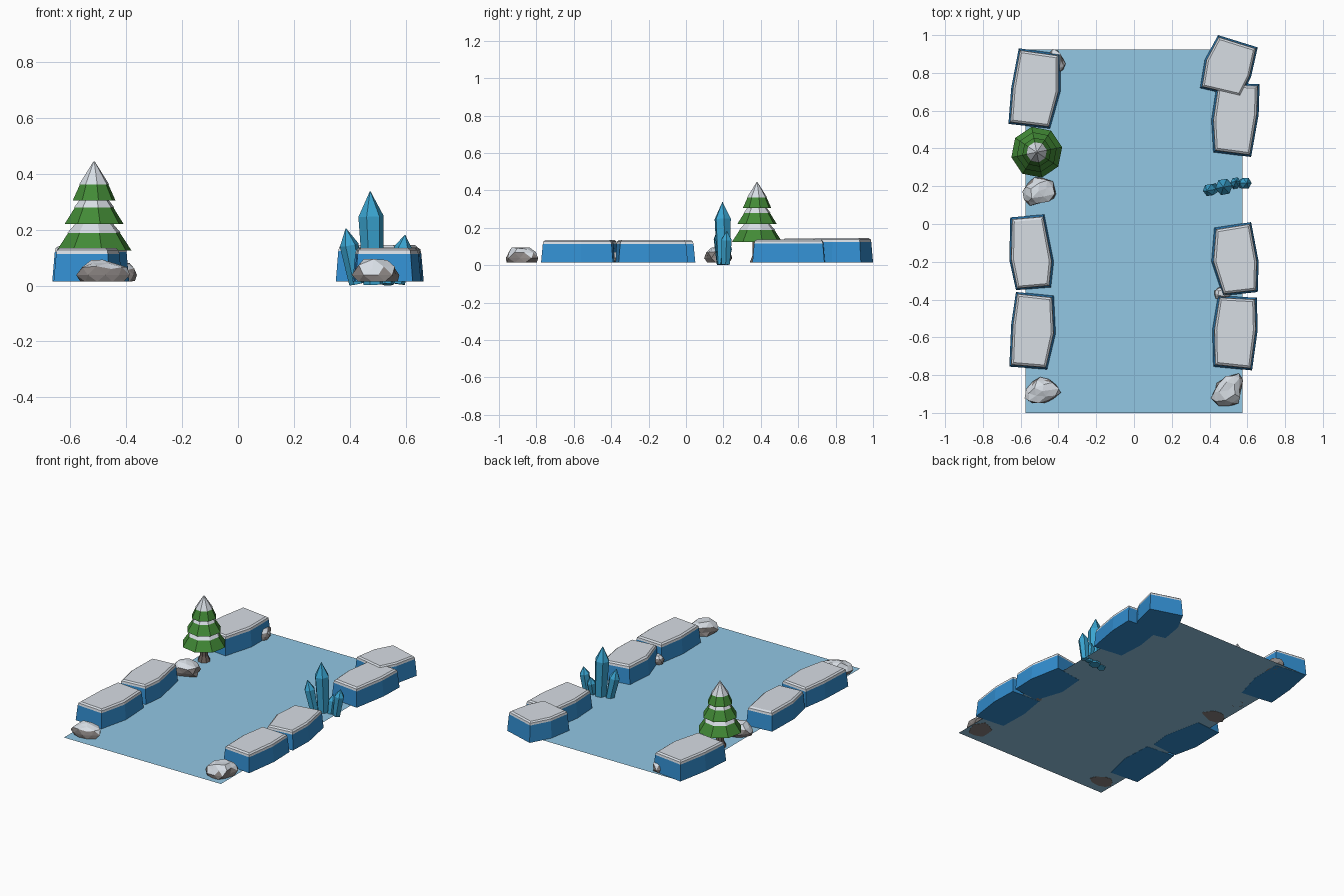
import bpy, bmesh, math, random
from mathutils import Vector, Matrix

if "Cube" in bpy.data.objects:
    bpy.data.objects.remove(bpy.data.objects["Cube"])


def material(name, rgb):
    m = bpy.data.materials.new(name)
    m.use_nodes = True
    # sRGB 0-255 to linear
    col = [((c / 255 + 0.055) / 1.055) ** 2.4 for c in rgb] + [1.0]
    m.diffuse_color = col
    b = m.node_tree.nodes["Principled BSDF"]
    b.inputs["Base Color"].default_value = col
    b.inputs["Roughness"].default_value = 0.8
    return m


SNOW = material("snow", (215, 221, 228))
ICE = material("blue_ice", (50, 142, 208))
WATER = material("frozen_water", (146, 199, 228))
CRYSTAL = material("crystal_blue", (58, 164, 208))
GREEN = material("pine_green", (66, 138, 54))
STONE = material("stone_grey", (138, 132, 130))
BARK = material("bark", (110, 98, 92))

GROUND = 0.015


def finish(name, bm, mats):
    bmesh.ops.recalc_face_normals(bm, faces=bm.faces)
    me = bpy.data.meshes.new(name)
    bm.to_mesh(me)
    bm.free()
    for m in mats:
        me.materials.append(m)
    ob = bpy.data.objects.new(name, me)
    bpy.context.scene.collection.objects.link(ob)
    return ob


def loft(bm, rings, slots, cap_slots):
    """Skin a list of rings; slots gives the material of each band."""
    loops = [[bm.verts.new(p) for p in r] for r in rings]
    n = len(loops[0])
    for a, b, s in zip(loops, loops[1:], slots):
        for i in range(n):
            j = (i + 1) % n
            bm.faces.new((a[i], a[j], b[j], b[i])).material_index = s
    for loop, s in zip((loops[0], loops[-1]), cap_slots):
        bm.faces.new(loop).material_index = s


# Water sheet
bm = bmesh.new()
bm.faces.new([bm.verts.new((x, y, GROUND)) for x, y in
              ((-.575, -1), (.575, -1), (.575, .925), (-.575, .925))])
finish("water_sheet", bm, [WATER])


# Snow-capped ice blocks along both banks
def ice_block(name, outline, top):
    cx = sum(p[0] for p in outline) / len(outline)
    cy = sum(p[1] for p in outline) / len(outline)
    hx = (max(p[0] for p in outline) - min(p[0] for p in outline)) / 2
    hy = (max(p[1] for p in outline) - min(p[1] for p in outline)) / 2

    def ring(inset, z):
        return [(cx + (x - cx) * (1 - inset / hx), cy + (y - cy) * (1 - inset / hy), z)
                for x, y in outline]

    bm = bmesh.new()
    loft(bm, [ring(0, GROUND - .001), ring(.009, top - .022), ring(.012, top - .008),
              ring(.023, top)], [0, 1, 1], (0, 1))
    finish(name, bm, [ICE, SNOW])


ice_block("left_bank_back", [(.61, .93), (.39, .9), (.39, .7), (.445, .505),
                             (.665, .53), (.65, .72)] and
          [(-.61, .93), (-.39, .9), (-.39, .7), (-.445, .505), (-.665, .53), (-.65, .72)], .142)
ice_block("left_bank_middle", [(-.655, .035), (-.475, .05), (-.425, -.2),
                               (-.44, -.335), (-.625, -.35), (-.66, -.19)], .135)
ice_block("left_bank_front", [(-.625, -.36), (-.425, -.38), (-.415, -.58),
                              (-.46, -.77), (-.66, -.755), (-.65, -.53)], .135)
ice_block("right_bank_middle", [(.425, -.02), (.62, .01), (.66, -.2),
                                (.655, -.36), (.47, -.38), (.41, -.2)], .135)
ice_block("right_bank_front", [(.445, -.38), (.65, -.39), (.655, -.56),
                               (.625, -.775), (.42, -.755), (.415, -.56)], .135)
ice_block("right_bank_back", [(.44, .75), (.665, .74), (.66, .58),
                              (.62, .355), (.42, .38), (.41, .55)], .138)
ice_block("right_bank_corner", [(.445, 1), (.655, .935), (.62, .78),
                                (.565, .67), (.35, .72), (.375, .87)], .146)


# Pine tree: eight-sided snowy tiers on a trunk
def circle(r, z, sides=8, turn=.2):
    return [(r * math.cos(turn + math.tau * i / sides),
             r * math.sin(turn + math.tau * i / sides), z) for i in range(sides)]


bm = bmesh.new()
# Each tier: (radius, height) at its top, snow line and skirt
for tip, line, skirt in (((.068, .222), (.095, .188), (.137, .125)),
                         ((.052, .308), (.07, .28), (.108, .22)),
                         ((.002, .445), (.052, .362), (.078, .305))):
    loft(bm, [circle(*skirt), circle(*line), circle(line[0] + .003, line[1]),
              circle(*tip)], [0, 1, 1], (0, 1))
tree = finish("pine_branches", bm, [GREEN, SNOW])
bm = bmesh.new()
loft(bm, [circle(.04, GROUND), circle(.026, .05), circle(.024, .13)], [0, 0], (0, 0))
trunk = finish("pine_trunk", bm, [BARK])
for ob in (tree, trunk):
    ob.location = (-.515, .38, 0)


# Crystal cluster: tapered six-sided shards along a leaning axis
def shard(name, base, tip, radius, shoulder):
    base, tip = Vector(base), Vector(tip)
    axis = tip - base
    L = axis.length
    bm = bmesh.new()
    loft(bm, [circle(radius * .8, 0, 6, .3), circle(radius, L * shoulder, 6, .3),
              circle(.001, L, 6, .3)], [0, 0], (0, 0))
    bm.transform(Matrix.Translation(base) @ axis.to_track_quat('Z', 'Y').to_matrix().to_4x4())
    finish(name, bm, [CRYSTAL])


shard("crystal_tall", (.485, .2, .003), (.473, .195, .338), .046, .73)
shard("crystal_left", (.425, .19, .006), (.386, .175, .205), .034, .7)
shard("crystal_right", (.572, .212, .006), (.598, .218, .182), .032, .74)
shard("crystal_small", (.535, .205, .004), (.54, .228, .13), .028, .7)


# Rough stones with snow on their upper faces
def stone(name, x, y, size, height, turn, seed):
    rng = random.Random(seed)
    bm = bmesh.new()
    bmesh.ops.create_icosphere(bm, subdivisions=2, radius=1)
    for v in bm.verts:
        v.co *= rng.uniform(.84, 1.1)
        v.co.x *= 1 - .25 * v.co.y
        v.co = Vector((v.co.x * size[0], v.co.y * size[1],
                       max(GROUND - .001, .038 + v.co.z * (height - .038))))
    bmesh.ops.dissolve_degenerate(bm, dist=.001, edges=bm.edges)
    bmesh.ops.rotate(bm, verts=bm.verts, matrix=Matrix.Rotation(turn, 3, 'Z'))
    bmesh.ops.translate(bm, verts=bm.verts, vec=(x, y, 0))
    bmesh.ops.recalc_face_normals(bm, faces=bm.faces)
    for f in bm.faces:
        f.normal_update()
        f.material_index = int(f.normal.z > .45)
    finish(name, bm, [STONE, SNOW])


stone("stone_front_left", -.485, -.885, (.09, .07), .095, .15, 3)
stone("stone_front_right", .5, -.88, (.075, .098), .1, -.55, 5)
stone("stone_by_tree", -.505, .175, (.092, .075), .1, .3, 8)
stone("stone_back_left", -.415, .86, (.05, .068), .085, .2, 11)
stone("stone_in_gap", .465, -.365, (.042, .035), .075, 0, 13)
